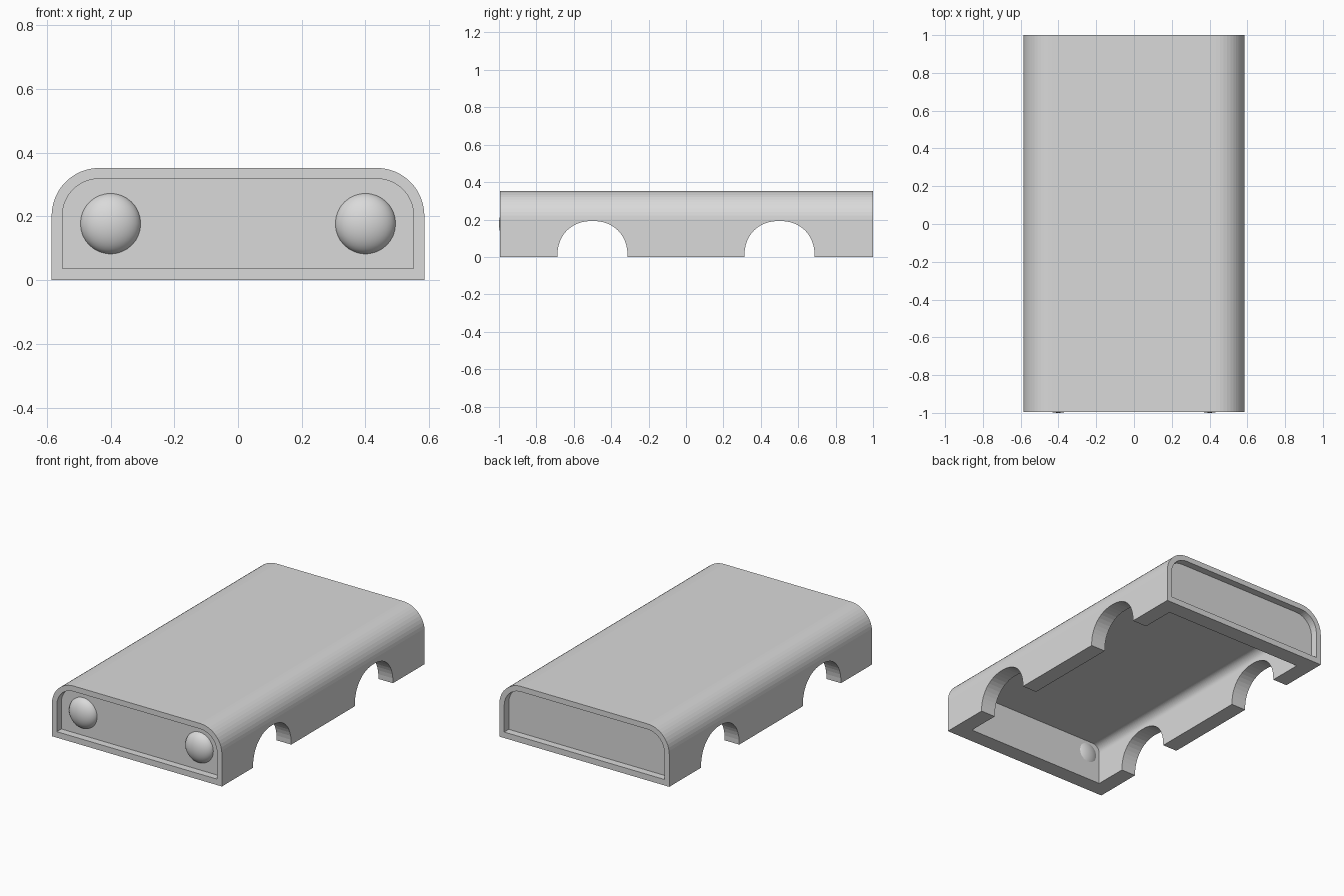
import bpy, bmesh, math

if "Cube" in bpy.data.objects:
    bpy.data.objects.remove(bpy.data.objects["Cube"])

grey = bpy.data.materials.new("plain grey")
grey.diffuse_color = (0.7, 0.7, 0.7, 1)
grey.use_nodes = True
grey.node_tree.nodes["Principled BSDF"].inputs["Base Color"].default_value = grey.diffuse_color


def arch_profile(half, bottom, top, radius, steps=12):
    """Square bottom, rounded top corners, as (x, z) points."""
    pts = [(-half, bottom), (half, bottom)]
    for side, start in ((1, 0), (-1, 90)):
        for i in range(steps + 1):
            a = math.radians(start + 90 * i / steps)
            pts.append((side * (half - radius) + radius * math.cos(a),
                        top - radius + radius * math.sin(a)))
    return pts


def prism(name, pts, lo, hi, axis="y"):
    bm = bmesh.new()
    place = (lambda u, d, z: (u, d, z)) if axis == "y" else (lambda u, d, z: (d, u, z))
    face = bm.faces.new([bm.verts.new(place(u, lo, z)) for u, z in pts])
    ext = bmesh.ops.extrude_face_region(bm, geom=[face])
    verts = [v for v in ext["geom"] if isinstance(v, bmesh.types.BMVert)]
    bmesh.ops.translate(bm, verts=verts, vec=place(0, hi - lo, 0))
    bmesh.ops.recalc_face_normals(bm, faces=bm.faces)
    me = bpy.data.meshes.new(name)
    bm.to_mesh(me)
    bm.free()
    ob = bpy.data.objects.new(name, me)
    bpy.context.collection.objects.link(ob)
    me.materials.append(grey)
    return ob


def cut(ob, cutter):
    cutter.hide_render = True
    mod = ob.modifiers.new("cut", "BOOLEAN")
    mod.operation = "DIFFERENCE"
    mod.solver = "EXACT"
    mod.object = cutter
    bpy.ops.object.select_all(action="DESELECT")
    ob.select_set(True)
    bpy.context.view_layer.objects.active = ob
    bpy.ops.object.modifier_apply(modifier=mod.name)
    bpy.data.objects.remove(cutter)


FRONT, BACK, WALL = -0.994, 1.0, 0.1

# Body shell with rounded roof edges
body = prism("body_shell", arch_profile(0.585, 0, 0.352, 0.15), FRONT, BACK)

# Hollow underside, leaving an even wall all round
cut(body, prism("cavity", arch_profile(0.585 - WALL, -0.1, 0.352 - WALL, 0.05),
                FRONT + WALL, BACK - WALL))

# Recessed panels at both ends
recess = arch_profile(0.551, 0.037, 0.318, 0.115)
cut(body, prism("front_recess", recess, FRONT - 0.1, FRONT + 0.045))
cut(body, prism("back_recess", recess, BACK - 0.045, BACK + 0.1))

# Wheel arches through both side walls
for y in (-0.5, 0.5):
    pts = [(y - 0.188, -0.1), (y + 0.188, -0.1)]
    for i in range(25):
        a = math.pi * i / 24
        c, s = math.cos(a), max(math.sin(a), 0)
        pts.append((y + 0.188 * math.copysign(abs(c) ** 0.9, c), 0.192 * s ** 0.9))
    cut(body, prism("wheel_arch", pts, -0.8, 0.8, "x"))

# Flattened round headlights set through the front panel
for side, label in ((-1, "left"), (1, "right")):
    bpy.ops.mesh.primitive_uv_sphere_add(segments=32, ring_count=16, radius=1,
                                         location=(side * 0.4, -0.94, 0.177))
    lamp = bpy.context.object
    lamp.name = label + "_headlight"
    lamp.scale = (0.096, 0.06, 0.096)
    lamp.data.materials.append(grey)
    bpy.ops.object.shade_smooth()
